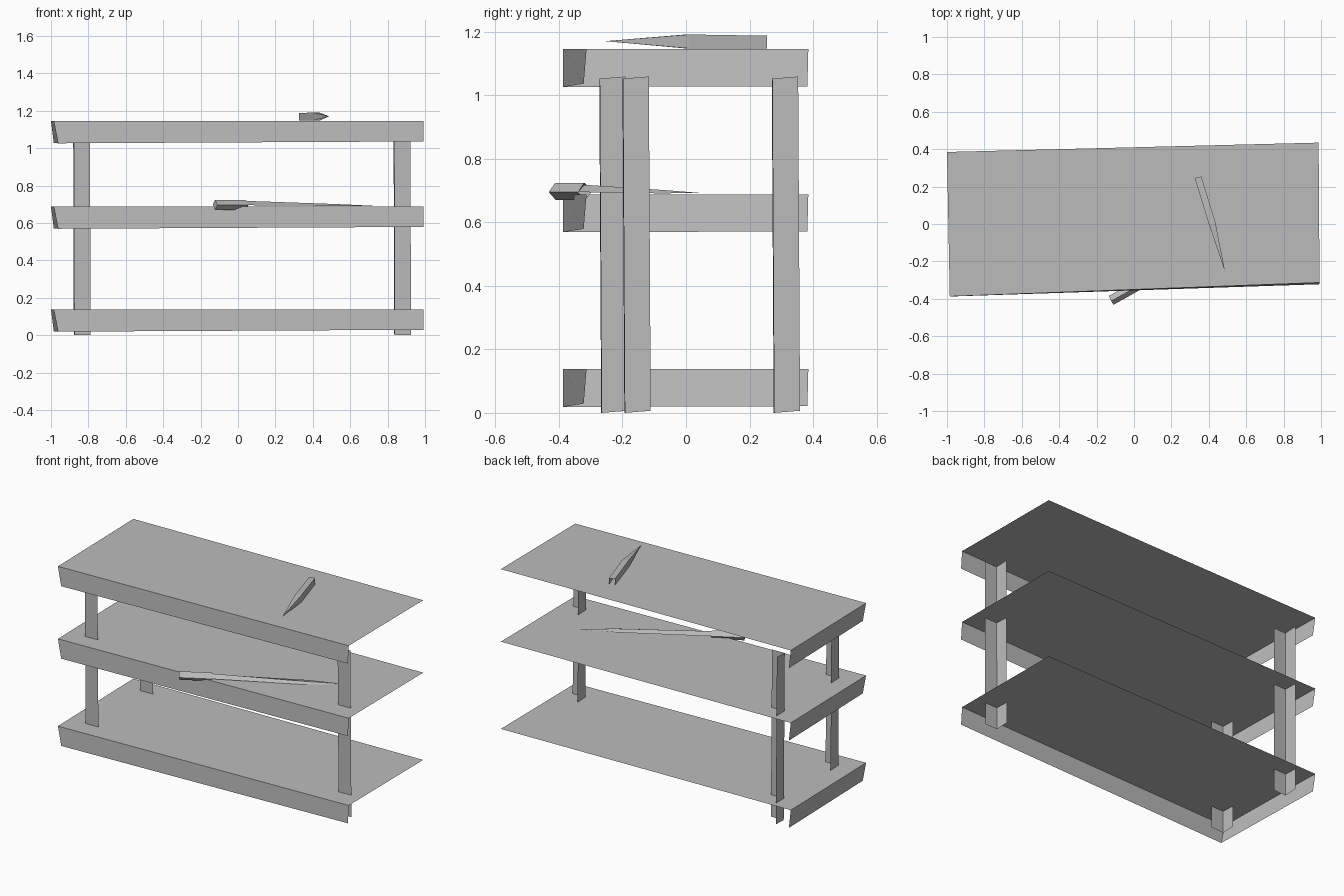
import bpy
import bmesh
from mathutils import Vector

cube = bpy.data.objects.get("Cube")
if cube:
    bpy.data.objects.remove(cube, do_unlink=True)

GREY = (0.5, 0.5, 0.5, 1)
grey = bpy.data.materials.new("plain grey")
grey.use_nodes = True
grey.diffuse_color = GREY
grey.node_tree.nodes["Principled BSDF"].inputs["Base Color"].default_value = GREY


def shell(name, points, faces):
    """Open flat-faced shell; each face is a string of point letters."""
    bm = bmesh.new()
    verts = {key: bm.verts.new(co) for key, co in points.items()}
    for face in faces.split():
        bm.faces.new([verts[key] for key in face])
    mesh = bpy.data.meshes.new(name)
    bm.to_mesh(mesh)
    bm.free()
    mesh.materials.append(grey)
    obj = bpy.data.objects.new(name, mesh)
    bpy.context.collection.objects.link(obj)
    return obj


# Shelves: a board with lips on the front and one end only
def shelf(name, top):
    lip = top - 0.117
    shell(name, {
        "a": (-0.985, -0.387, top), "b": (0.992, -0.313, top),
        "c": (0.987, 0.435, top), "d": (-1, 0.385, top),
        "e": (-0.962, -0.387, lip - 0.002), "f": (0.992, -0.322, lip + 0.008),
        "g": (-0.985, 0.382, lip)}, "abcd aefb adge")


for name, top in (("bottom_shelf", 0.138), ("middle_shelf", 0.688), ("top_shelf", 1.145)):
    shelf(name, top)


# Legs: L-shaped angle posts, front and side faces
def leg(name, x, y):
    points = {}
    for low, high, dx, dy in (("a", "d", 0, 0), ("b", "e", 0.087, 0.003), ("c", "f", -0.003, 0.083)):
        rise = dy * 0.08
        points[low] = (x + dx + 0.003, y + dy + 0.006, rise)
        points[high] = (x + dx, y + dy, 1.052 + rise)
    shell(name, points, "abed acfd")


leg("front_right_leg", -0.878, -0.273)
leg("front_left_leg", 0.835, -0.2)
leg("back_right_leg", -0.878, 0.27)

# Small blade on the top shelf: top face and two walls, open behind
shell("small_blade", {
    "a": (0.325, 0.245, 1.187), "b": (0.36, 0.255, 1.187),
    "c": (0.435, 0.01, 1.191), "d": (0.4, 0, 1.191),
    "t": (0.487, -0.255, 1.17),
    "e": (0.325, 0.245, 1.147), "f": (0.36, 0.255, 1.147),
    "g": (0.435, 0.01, 1.147), "h": (0.4, 0, 1.147)},
    "abcd dct aehd dht bfgc cgt")

# Long knife handle: a skewed bar
start = {"a": (-0.135, -0.385, 0.7), "b": (-0.122, -0.412, 0.724),
         "c": (-0.11, -0.432, 0.695), "d": (-0.122, -0.41, 0.67)}
run = Vector((0.165, 0.092, 0))
points = {key: Vector(co) for key, co in start.items()}
points.update({key.upper(): co + run for key, co in points.items()})
shell("knife_handle", points, "abBA bcCB cdDC daAD abcd")

# Long knife blade: a slim wedge running to a point
shell("knife_blade", {
    "a": (0.03, -0.293, 0.7), "b": (0.043, -0.32, 0.718),
    "c": (0.055, -0.34, 0.695),
    "d": (0.52, -0.03, 0.694), "e": (0.53, -0.065, 0.701),
    "f": (0.54, -0.085, 0.691), "t": (0.72, 0.05, 0.692)},
    "abed bcfe det eft")
